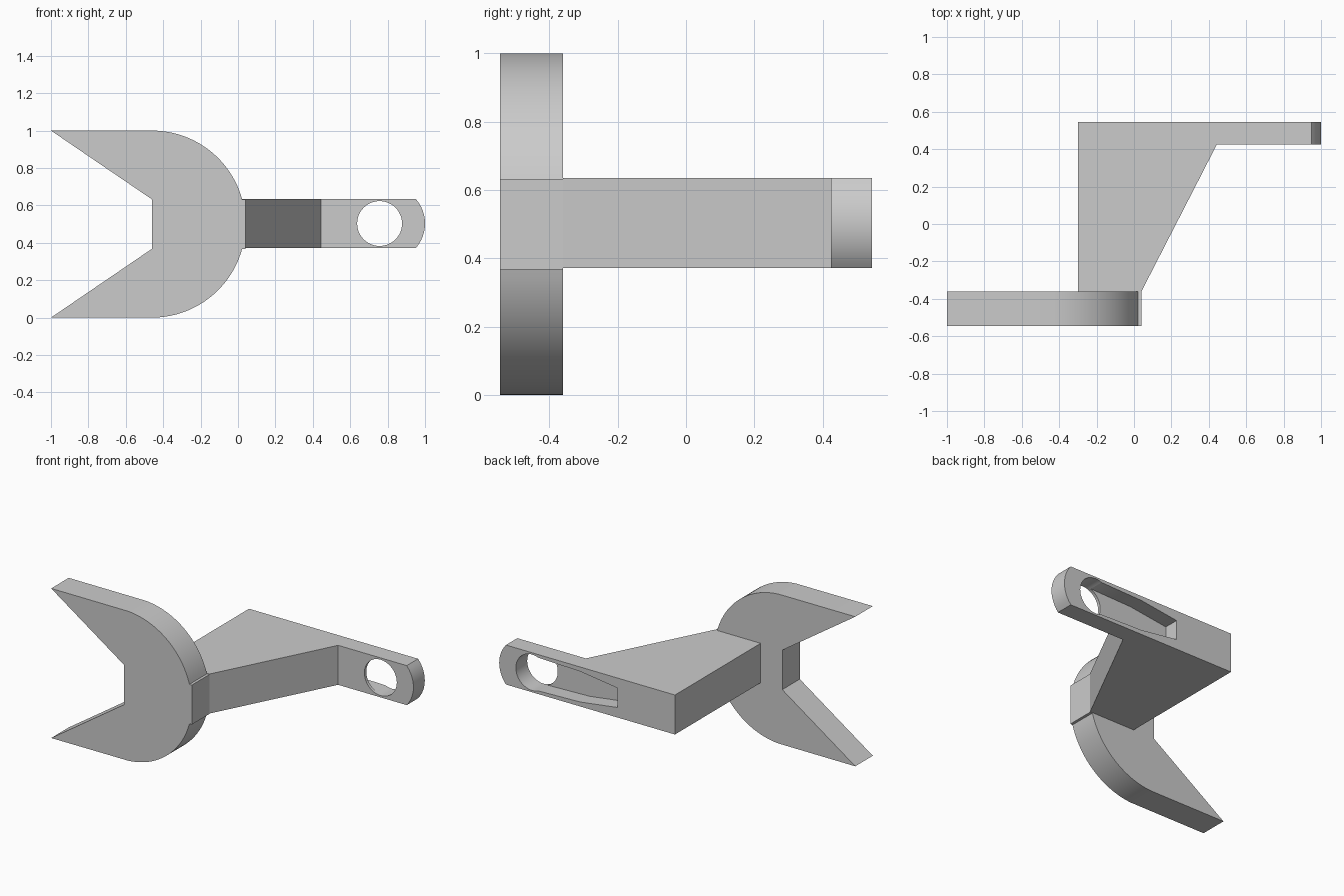
import bpy, bmesh, math
from mathutils import Vector

default = bpy.data.objects.get("Cube")
if default:
    bpy.data.objects.remove(default, do_unlink=True)

MID = 0.5          # height of the centre line
HALF = 0.132       # half height of the arm
BACK = 0.545       # y of the rear face (front face is -BACK)

grey = bpy.data.materials.new("plain grey")
grey.use_nodes = True
grey.diffuse_color = (0.6, 0.6, 0.6, 1)
grey.node_tree.nodes["Principled BSDF"].inputs["Base Color"].default_value = (0.6, 0.6, 0.6, 1)


def prism(name, profile, axis, lo, hi):
    """Extrude a 2D profile along y (profile in x, z) or z (profile in x, y)."""
    bm = bmesh.new()
    place = (lambda a, b: (a, lo, b)) if axis == "y" else (lambda a, b: (a, b, lo))
    face = bm.faces.new([bm.verts.new(place(a, b)) for a, b in profile])
    out = bmesh.ops.extrude_face_region(bm, geom=[face])
    step = Vector((0, hi - lo, 0)) if axis == "y" else Vector((0, 0, hi - lo))
    bmesh.ops.translate(bm, vec=step, verts=[v for v in out["geom"] if isinstance(v, bmesh.types.BMVert)])
    bmesh.ops.recalc_face_normals(bm, faces=bm.faces)
    mesh = bpy.data.meshes.new(name)
    bm.to_mesh(mesh)
    bm.free()
    mesh.materials.append(grey)
    obj = bpy.data.objects.new(name, mesh)
    bpy.context.collection.objects.link(obj)
    return obj


def select(obj):
    bpy.ops.object.select_all(action="DESELECT")
    obj.select_set(True)
    bpy.context.view_layer.objects.active = obj


def boolean(target, cutter, operation):
    mod = target.modifiers.new("cut", "BOOLEAN")
    mod.operation, mod.solver, mod.object = operation, "EXACT", cutter
    select(target)
    bpy.ops.object.modifier_apply(modifier=mod.name)
    bpy.data.objects.remove(cutter, do_unlink=True)


def arc(cx, r, start, end, n):
    """Points on a circle on the centre line, angles in radians."""
    return [(cx + r * math.cos(start + (end - start) * i / n),
             MID + 0.003 * (r < 0.4) + r * math.sin(start + (end - start) * i / n)) for i in range(n + 1)]


def mirrored(upper, mid=MID):
    """Close an upper half outline with its reflection below."""
    return upper + [(a, 2 * mid - b) for a, b in reversed(upper)]


# Fork head with rounded back, V-shaped mouth and small nub
a0 = math.asin(HALF / 0.5)
fork = prism("fork_head", mirrored(
    [(-0.46, MID + HALF), (-1, 1)] + arc(-0.46, 0.5, math.radians(87), a0, 24)
    + [(0.04, MID + HALF)]), "y", -BACK, -0.36)

# Arm: tapered strut and mounting tab in one piece
arm = prism("arm", [(-0.3, -0.36), (0.04, -0.36), (0.443, 0.425), (1.05, 0.425),
                    (1.05, BACK), (-0.3, BACK)], "z", 0.371, 0.635)

# Rounded tab end
a1 = math.asin(HALF / 0.2)
boolean(arm, prism("round_end", [(-0.5, 0.2), (-0.5, 0.8), (0.95, 0.8)]
                   + arc(0.8, 0.2, a1, -a1, 12) + [(0.95, 0.2)], "y", -1, 1), "INTERSECT")

# Screw hole through the tab
boolean(arm, prism("hole", arc(0.757, 0.12, 0, math.tau * 47 / 48, 47), "y", 0.3, 0.7), "DIFFERENCE")

# Tapered keyhole pocket in the rear face
pocket = mirrored([(0.125, 0.568), (0.4, 0.605), (0.757, 0.615)], 0.503)
boolean(arm, prism("pocket", pocket, "y", BACK - 0.1, 0.7), "DIFFERENCE")

for obj in (fork, arm):
    select(obj)
    bpy.ops.object.shade_smooth_by_angle(angle=math.radians(25))
